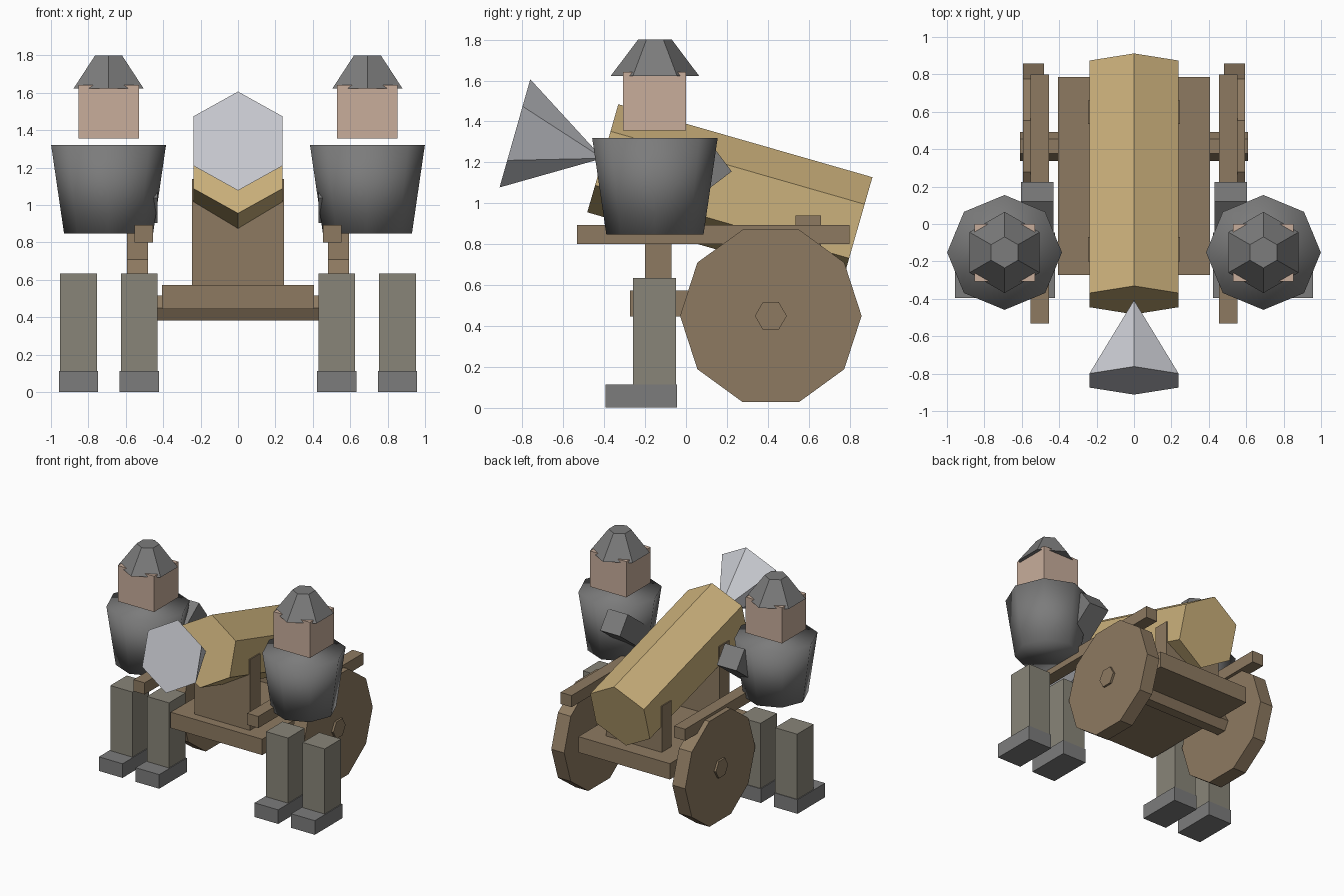
import bpy, bmesh, math
from mathutils import Vector

if "Cube" in bpy.data.objects:
    bpy.data.objects.remove(bpy.data.objects["Cube"])


def material(name, rgb):
    m = bpy.data.materials.new(name)
    m.diffuse_color = (*rgb, 1)
    m.use_nodes = True
    m.node_tree.nodes["Principled BSDF"].inputs["Base Color"].default_value = m.diffuse_color
    return m


wood = material("wood", (0.27, 0.195, 0.12))
gold = material("brass", (0.60, 0.44, 0.20))
skin = material("skin", (0.58, 0.42, 0.33))
cloth = material("cloth", (0.25, 0.235, 0.19))
silver = material("silver", (0.58, 0.59, 0.63))
iron = material("iron", (0.20, 0.20, 0.20))


def finish(name, bm, mat, loc, smooth=False):
    bmesh.ops.recalc_face_normals(bm, faces=bm.faces)
    for f in bm.faces:
        f.smooth = smooth
    me = bpy.data.meshes.new(name)
    bm.to_mesh(me)
    bm.free()
    me.materials.append(mat)
    ob = bpy.data.objects.new(name, me)
    ob.location = loc
    bpy.context.collection.objects.link(ob)
    return ob


def box(name, mat, x, y, z, tilt=0):
    """Box from (min, max) ranges, optionally tilted about x."""
    bm = bmesh.new()
    bmesh.ops.create_cube(bm, size=1)
    bmesh.ops.scale(bm, vec=[abs(r[1] - r[0]) for r in (x, y, z)], verts=bm.verts)
    ob = finish(name, bm, mat, [(r[0] + r[1]) / 2 for r in (x, y, z)])
    ob.rotation_euler.x = tilt
    return ob


def frustum(name, mat, sides, p1, p2, r1, r2, ref=(0, 1, 0), smooth=False):
    """Closed prism, frustum or pyramid from p1 to p2; first corner points along ref."""
    p1, p2 = Vector(p1), Vector(p2)
    axis = (p2 - p1).normalized()
    u = Vector(ref)
    u = (u - axis * u.dot(axis)).normalized()
    v = axis.cross(u)
    bm = bmesh.new()
    rings = []
    for c, r in ((Vector(), r1), (p2 - p1, r2)):
        angles = [math.tau * i / sides for i in range(sides)] if r else [0]
        rings.append([bm.verts.new(c + r * (u * math.cos(a) + v * math.sin(a))) for a in angles])
    a, b = rings
    for i in range(sides):
        j = (i + 1) % sides
        bm.faces.new((a[i], a[j], b[j], b[i]) if r2 else (a[i], a[j], b[0]))
    bm.faces.new(a)
    if r2:
        bm.faces.new(b)
    return finish(name, bm, mat, p1, smooth)


# Cannon barrel and muzzle flare
muzzle = (0, -0.407, 1.22)
frustum("barrel", gold, 6, muzzle, (0, 0.836, 0.863), 0.275, 0.275, ref=(0, 0, 1))
frustum("muzzle_flare", silver, 6, (0, -0.837, 1.342), muzzle, 0.275, 0, ref=(0, 0, 1))

# Carriage
box("carriage_base", wood, (-0.406, 0.406), (-0.273, 0.785), (0.445, 0.572))
box("front_cradle", wood, (-0.247, 0.247), (-0.20, -0.07), (0.57, 1.14))
box("rear_cradle", wood, (-0.247, 0.247), (0.535, 0.66), (0.57, 0.94))
frustum("axle", wood, 6, (-0.61, 0.415, 0.449), (0.61, 0.415, 0.449), 0.078, 0.078)

for s, side in ((-1, "left"), (1, "right")):
    def span(a, b):
        return (s * a, s * b)

    # Wheel and push rail
    frustum(side + "_wheel", wood, 10, (s * 0.48, 0.415, 0.449), (s * 0.594, 0.415, 0.449), 0.444, 0.444)
    box(side + "_push_rail", wood, span(0.455, 0.553), (-0.533, 0.80), (0.80, 0.893))

    # Crew figure
    for leg, x in (("inner", 0.528), ("outer", 0.853)):
        box(f"{side}_{leg}_leg", cloth, span(x - 0.098, x + 0.098), (-0.26, -0.05), (0.11, 0.635))
        box(f"{side}_{leg}_boot", iron, span(x - 0.105, x + 0.105), (-0.395, -0.045), (0, 0.113))
    cx, cy = s * 0.692, -0.152
    frustum(side + "_torso", iron, 8, (cx, cy, 0.848), (cx, cy, 1.32), 0.238, 0.307, smooth=True)
    box(side + "_arm", iron, span(0.43, 0.605), (-0.205, 0.215), (1.012, 1.182), tilt=math.radians(37))
    box(side + "_head", skin, span(0.53, 0.852), (-0.307, 0.0), (1.355, 1.642))
    frustum(side + "_helmet", iron, 6, (cx, cy, 1.622), (cx, cy, 1.80), 0.217, 0.083)
